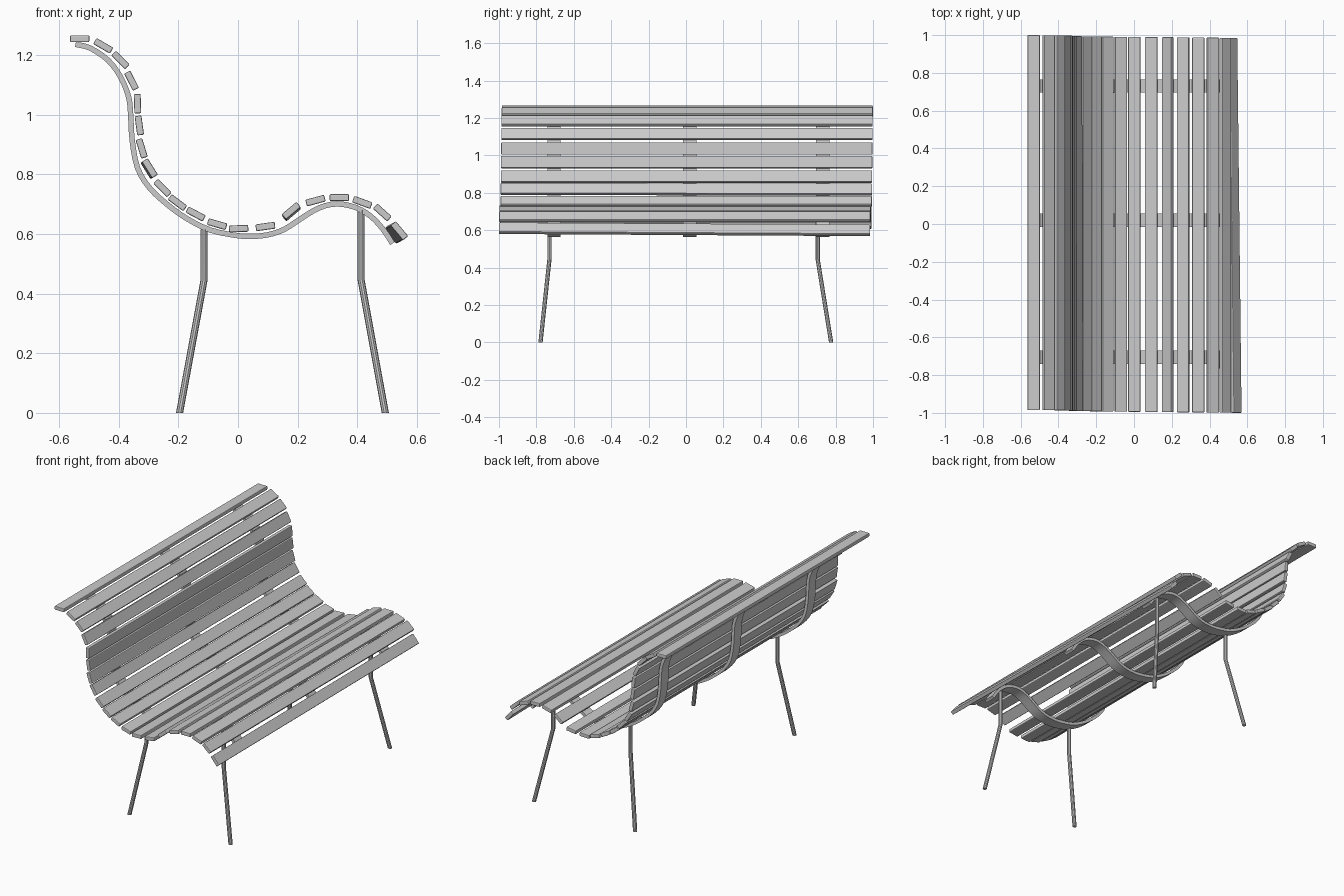
import bpy, bmesh, math
from mathutils import Vector

if "Cube" in bpy.data.objects:
    bpy.data.objects.remove(bpy.data.objects["Cube"])

# Slat centres along the seat profile: x, z, tilt in degrees
SLATS = [(-.531, 1.255, 0), (-.452, 1.231, -30), (-.394, 1.183, -45), (-.357, 1.114, -63),
         (-.337, 1.037, -88), (-.331, .964, -82), (-.323, .887, -73), (-.298, .819, -58),
         (-.253, .754, -45), (-.203, .705, -37), (-.142, .667, -28), (-.070, .633, -16),
         (.002, .618, 2), (.092, .625, 8), (.179, .675, 40), (.26, .712, 15),
         (.34, .722, 0), (.417, .706, -20), (.484, .672, -42), (.530, .605, -50)]
# Slightly crooked slats: index -> (dx, dz) from one end to the other
CROOKED = {14: (-.004, -.008), 7: (.0, -.006), 19: (-.009, -.018)}

# Centre line of the metal straps under the slats: x, z
STRAP = [(-.545, 1.236), (-.497, 1.224), (-.437, 1.184), (-.394, 1.127), (-.367, 1.06),
         (-.360, .999), (-.355, .915), (-.337, .822), (-.297, .755), (-.236, .698),
         (-.172, .652), (-.095, .614), (-.012, .596), (.039, .592), (.099, .597),
         (.156, .616), (.216, .655), (.273, .688), (.333, .701), (.397, .688),
         (.447, .658), (.487, .615), (.518, .568)]


def smooth_path(pts, n=3):
    """Catmull-Rom subdivision of a 2D path."""
    p = [Vector(q) for q in pts]
    p = [2 * p[0] - p[1]] + p + [2 * p[-1] - p[-2]]
    out = []
    for a, b, c, d in zip(p, p[1:], p[2:], p[3:]):
        for k in range(n):
            t = k / n
            out.append(.5 * (2 * b + (c - a) * t + (2 * a - 5 * b + 4 * c - d) * t ** 2
                             + (3 * b - a - 3 * c + d) * t ** 3))
    return out + [p[-2]]


def add_object(name, bm):
    bmesh.ops.recalc_face_normals(bm, faces=bm.faces)
    me = bpy.data.meshes.new(name)
    bm.to_mesh(me)
    bm.free()
    ob = bpy.data.objects.new(name, me)
    bpy.context.collection.objects.link(ob)
    return ob


def smooth(ob):
    bpy.ops.object.select_all(action='DESELECT')
    bpy.context.view_layer.objects.active = ob
    ob.select_set(True)
    bpy.ops.object.shade_smooth_by_angle(angle=math.radians(35))


def slat(i, x, z, deg):
    bm = bmesh.new()
    bmesh.ops.create_cube(bm, size=1)
    for v in bm.verts:
        v.co = Vector((v.co.x * .065, v.co.y * 1.985, v.co.z * .023))
    ob = add_object(f"slat_{i + 1:02d}", bm)
    dx, dz = CROOKED.get(i, (0, 0))
    y = .0075 - .015 * i / (len(SLATS) - 1)
    ob.location = (x, y, z)
    ob.rotation_euler = (dz / 2, -math.radians(deg), -dx / 2)
    bev = ob.modifiers.new("rounded_edges", 'BEVEL')
    bev.width, bev.segments = .004, 2


def strap(name, y, half_w=.035, half_t=.009):
    path = smooth_path(STRAP)
    bm = bmesh.new()
    rings = []
    for i, p in enumerate(path):
        t = (path[min(i + 1, len(path) - 1)] - path[max(i - 1, 0)]).normalized()
        n = Vector((-t.y, t.x)) * half_t
        rings.append([bm.verts.new((p.x + s * n.x, y + w * half_w, p.y + s * n.y))
                      for w, s in ((-1, -1), (1, -1), (1, 1), (-1, 1))])
    for a, b in zip(rings, rings[1:]):
        for k in range(4):
            bm.faces.new((a[k], a[k - 1], b[k - 1], b[k]))
    bm.faces.new(rings[0])
    bm.faces.new(rings[-1])
    smooth(add_object(name, bm))


def leg(name, pts, r=.012, sides=10):
    bm = bmesh.new()
    rings = [[bm.verts.new((x + r * math.cos(k * math.tau / sides),
                            y + r * math.sin(k * math.tau / sides), z))
              for k in range(sides)] for x, y, z in pts]
    for a, b in zip(rings, rings[1:]):
        for k in range(sides):
            bm.faces.new((a[k - 1], a[k], b[k], b[k - 1]))
    bm.faces.new(rings[0])
    bm.faces.new(rings[-1])
    smooth(add_object(name, bm))


# Wooden slats
for i, (x, z, deg) in enumerate(SLATS):
    slat(i, x, z, deg)

# Three curved straps carrying the slats
for name, y in (("strap_left", -.706), ("strap_middle", .02), ("strap_right", .731)):
    strap(name, y)

# Four bent legs splaying outwards
for side, y_top, y_foot in (("left", -.73, -.778), ("right", .704, .776)):
    leg(f"back_leg_{side}", [(-.196, y_foot, 0), (-.114, y_top, .445), (-.114, y_top, .615)])
    leg(f"front_leg_{side}", [(.494, y_foot, 0), (.413, y_top, .445), (.413, y_top, .68)])
